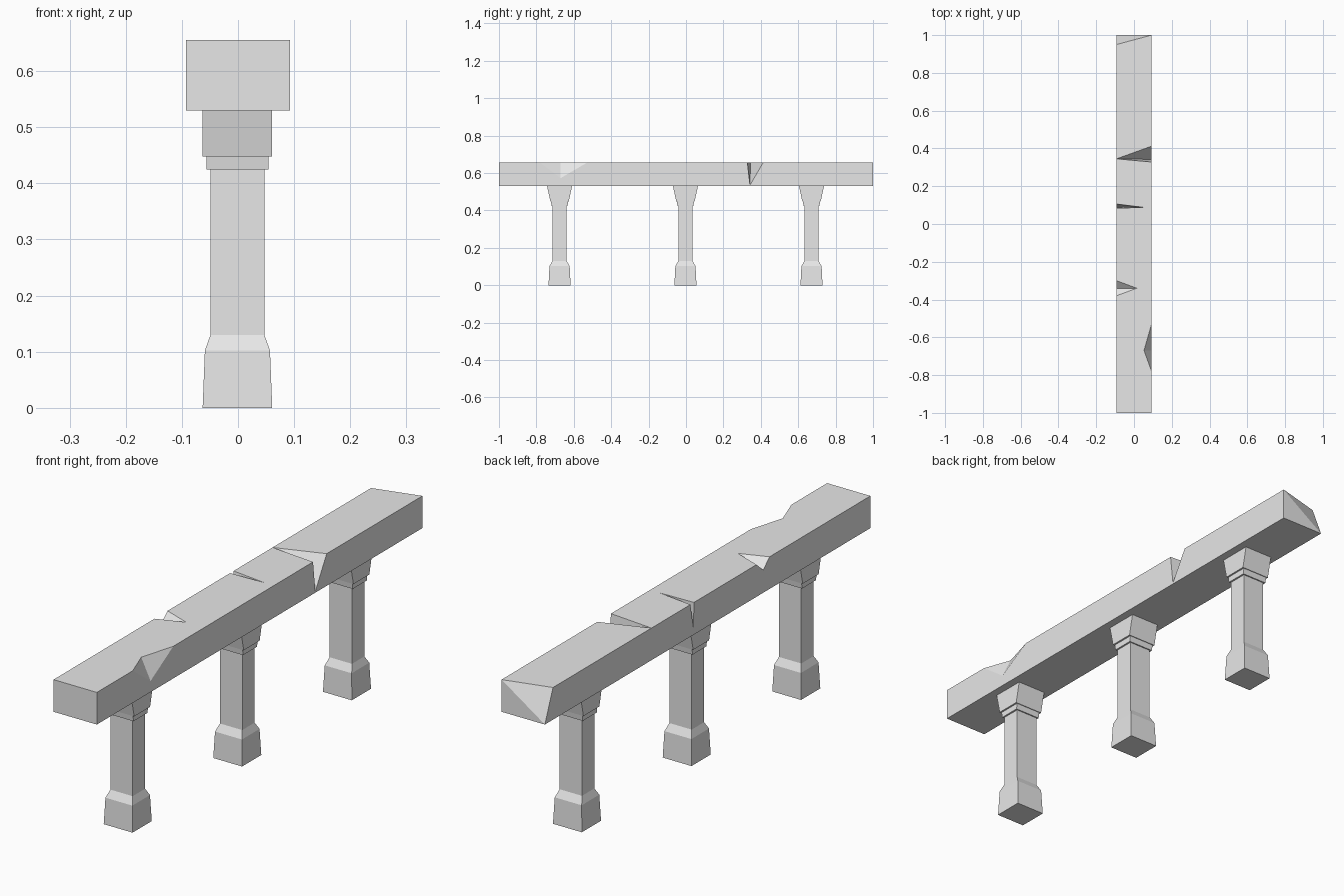
import bpy, bmesh
from mathutils import Vector

cube = bpy.data.objects.get("Cube")
if cube:
    bpy.data.objects.remove(cube, do_unlink=True)

stone = bpy.data.materials.new("grey stone")
stone.use_nodes = True
stone.diffuse_color = (0.8, 0.8, 0.8, 1)
stone.node_tree.nodes["Principled BSDF"].inputs["Base Color"].default_value = (0.8, 0.8, 0.8, 1)


def add_object(name, bm):
    bmesh.ops.recalc_face_normals(bm, faces=bm.faces)
    mesh = bpy.data.meshes.new(name)
    bm.to_mesh(mesh)
    bm.free()
    mesh.materials.append(stone)
    obj = bpy.data.objects.new(name, mesh)
    bpy.context.collection.objects.link(obj)
    return obj


# Pillar: rectangular rings (z, half width in x, half depth in y)
PROFILE = [(0, 0.062, 0.059), (0.102, 0.058, 0.054), (0.13, 0.048, 0.038),
           (0.425, 0.048, 0.038), (0.425, 0.055, 0.043), (0.448, 0.055, 0.046),
           (0.448, 0.062, 0.049), (0.53, 0.062, 0.067)]


def pillar(name, y):
    bm = bmesh.new()
    rings = [[bm.verts.new((sx * hx, sy * hy, z))
              for sx, sy in ((-1, -1), (1, -1), (1, 1), (-1, 1))]
             for z, hx, hy in PROFILE]
    for low, high in zip(rings, rings[1:]):
        for i in range(4):
            j = (i + 1) % 4
            bm.faces.new((low[i], low[j], high[j], high[i]))
    bm.faces.new(rings[0])
    bm.faces.new(rings[-1])
    add_object(name, bm).location = (-0.001, y, 0)


for name, y in (("front_pillar", -0.676), ("middle_pillar", -0.003), ("back_pillar", 0.671)):
    pillar(name, y)

# Beam with one broken end corner
LEFT, RIGHT, BOTTOM, TOP = 0.093, -0.093, 0.53, 0.655
bm = bmesh.new()
bmesh.ops.create_cube(bm, size=1)
for v in bm.verts:
    v.co = (v.co.x * 2 * LEFT, v.co.y * 2, BOTTOM if v.co.z < 0 else TOP)
a, b, c = Vector((LEFT, 1, TOP)), Vector((RIGHT, 0.95, TOP)), Vector((RIGHT, 1, BOTTOM))
corner = max(bm.verts, key=lambda v: v.co.y - v.co.x + v.co.z)
corner.co = b
bmesh.ops.connect_verts(bm, verts=[v for v in bm.verts if (v.co - a).length < 0.001
                                   or (v.co - c).length < 0.001])
beam = add_object("beam", bm)


# Chips: wedge through two rim points, a tip on top and a low point on the side
def chip(name, side, y_near, y_far, tip_x, tip_y, low_y, low_z):
    tip, low = Vector((tip_x, tip_y, TOP)), Vector((side, low_y, low_z))
    middle = (tip + low) / 2
    bm = bmesh.new()
    points = (tip, low, Vector((side, y_near, TOP)), Vector((side, y_far, TOP)))
    verts = [bm.verts.new(middle + (p - middle) * 1.4) for p in points]
    for tri in ((0, 1, 2), (0, 1, 3), (0, 2, 3), (1, 2, 3)):
        bm.faces.new([verts[i] for i in tri])
    cutter = add_object(name, bm)
    cutter.hide_render = True
    cutter.hide_set(True)
    cutter.display_type = 'WIRE'
    mod = beam.modifiers.new(name, 'BOOLEAN')
    mod.operation, mod.solver, mod.object = 'DIFFERENCE', 'EXACT', cutter


chip("long_crack_cutter", LEFT, 0.328, 0.412, RIGHT, 0.345, 0.342, 0.535)
chip("thin_crack_cutter", RIGHT, 0.084, 0.106, 0.052, 0.088, 0.087, 0.555)
chip("notch_cutter", RIGHT, -0.38, -0.30, 0.015, -0.34, -0.342, 0.618)
chip("edge_chip_cutter", LEFT, -0.78, -0.53, 0.053, -0.67, -0.67, 0.573)
